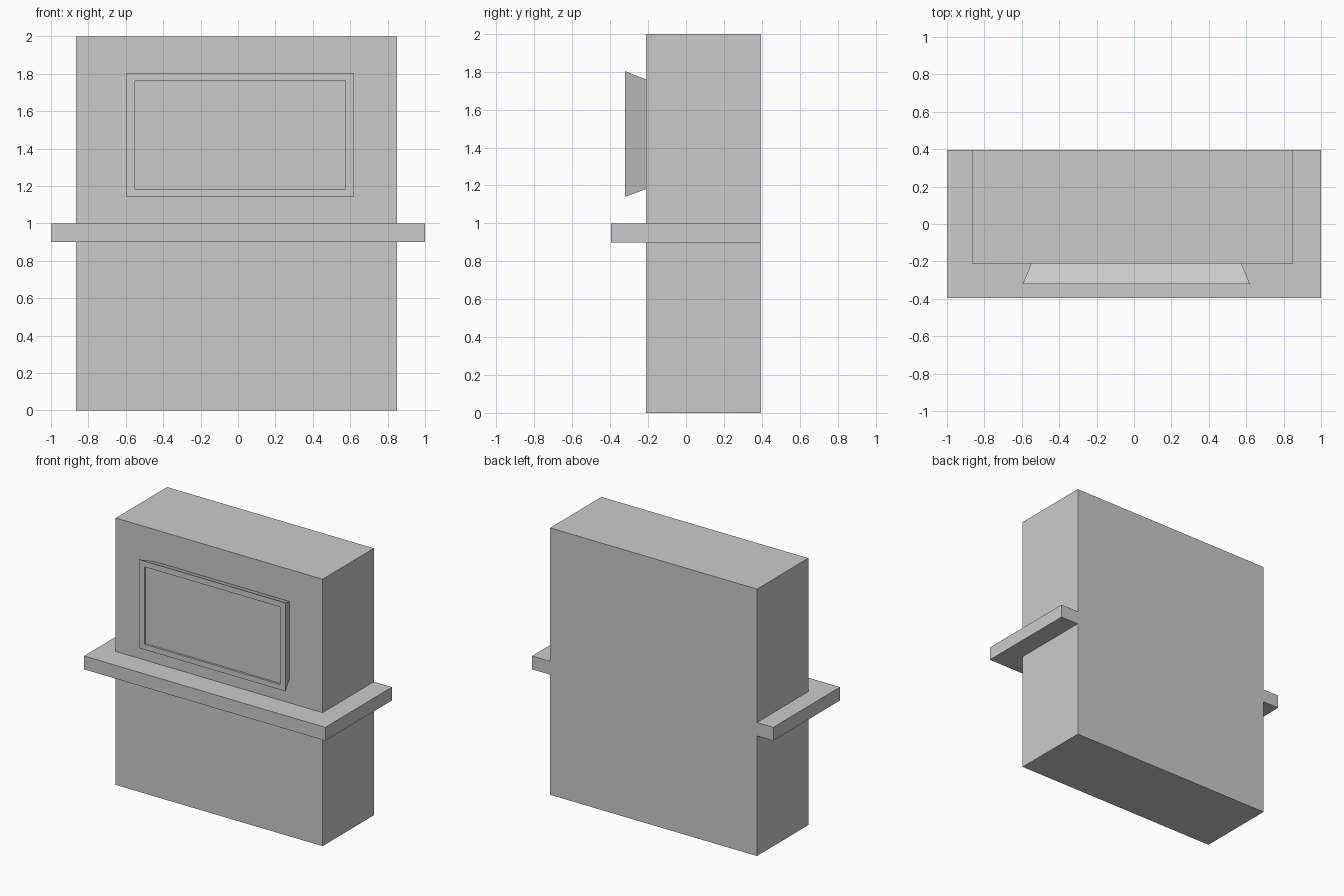
import bpy
import bmesh

cube = bpy.data.objects.get("Cube")
if cube:
    bpy.data.objects.remove(cube, do_unlink=True)

# Single grey material
grey = bpy.data.materials.new("plain grey")
grey.use_nodes = True
colour = (0.6, 0.6, 0.6, 1.0)
grey.diffuse_color = colour
grey.node_tree.nodes["Principled BSDF"].inputs["Base Color"].default_value = colour

# Shared dimensions
LEFT, RIGHT = -0.865, 0.85
FRONT, BACK = -0.212, 0.395


def finish(name, bm):
    """Turn a bmesh into a named, coloured object."""
    bmesh.ops.recalc_face_normals(bm, faces=bm.faces)
    mesh = bpy.data.meshes.new(name)
    bm.to_mesh(mesh)
    bm.free()
    mesh.materials.append(grey)
    obj = bpy.data.objects.new(name, mesh)
    bpy.context.collection.objects.link(obj)
    return obj


def prism(name, outline, z0, z1):
    """Extrude an outline in the ground plane from z0 up to z1."""
    bm = bmesh.new()
    face = bm.faces.new([bm.verts.new((x, y, z0)) for x, y in outline])
    top = bmesh.ops.extrude_face_region(bm, geom=[face])["geom"]
    verts = [v for v in top if isinstance(v, bmesh.types.BMVert)]
    bmesh.ops.translate(bm, verts=verts, vec=(0, 0, z1 - z0))
    return finish(name, bm)


def loft(name, rings):
    """Join upright rectangles (x0, x1, z0, z1, y) in order, capping both ends."""
    bm = bmesh.new()
    loops = [[bm.verts.new(p) for p in ((x0, y, z0), (x1, y, z0), (x1, y, z1), (x0, y, z1))]
             for x0, x1, z0, z1, y in rings]
    for a, b in zip(loops, loops[1:]):
        for i in range(4):
            j = (i + 1) % 4
            bm.faces.new((a[i], a[j], b[j], b[i]))
    bm.faces.new(loops[0])
    bm.faces.new(loops[-1])
    return finish(name, bm)


# Tall block, full height
prism("chimney_block",
      [(LEFT, FRONT), (RIGHT, FRONT), (RIGHT, BACK), (LEFT, BACK)], 0, 2)

# Shelf wrapping around the front and both sides of the block
prism("mantel_shelf",
      [(-1, -0.395), (1, -0.395), (1, BACK), (RIGHT, BACK),
       (RIGHT, FRONT), (LEFT, FRONT), (LEFT, BACK), (-1, BACK)], 0.9, 1.0)

# Framed panel: flares out towards the front, flat rim, shallow recess
inner = (-0.55, 0.575, 1.18, 1.76)
outer = (-0.595, 0.62, 1.14, 1.803)
loft("wall_panel", [
    inner + (FRONT,),
    outer + (-0.322,),
    inner + (-0.322,),
    inner + (-0.307,),
])
